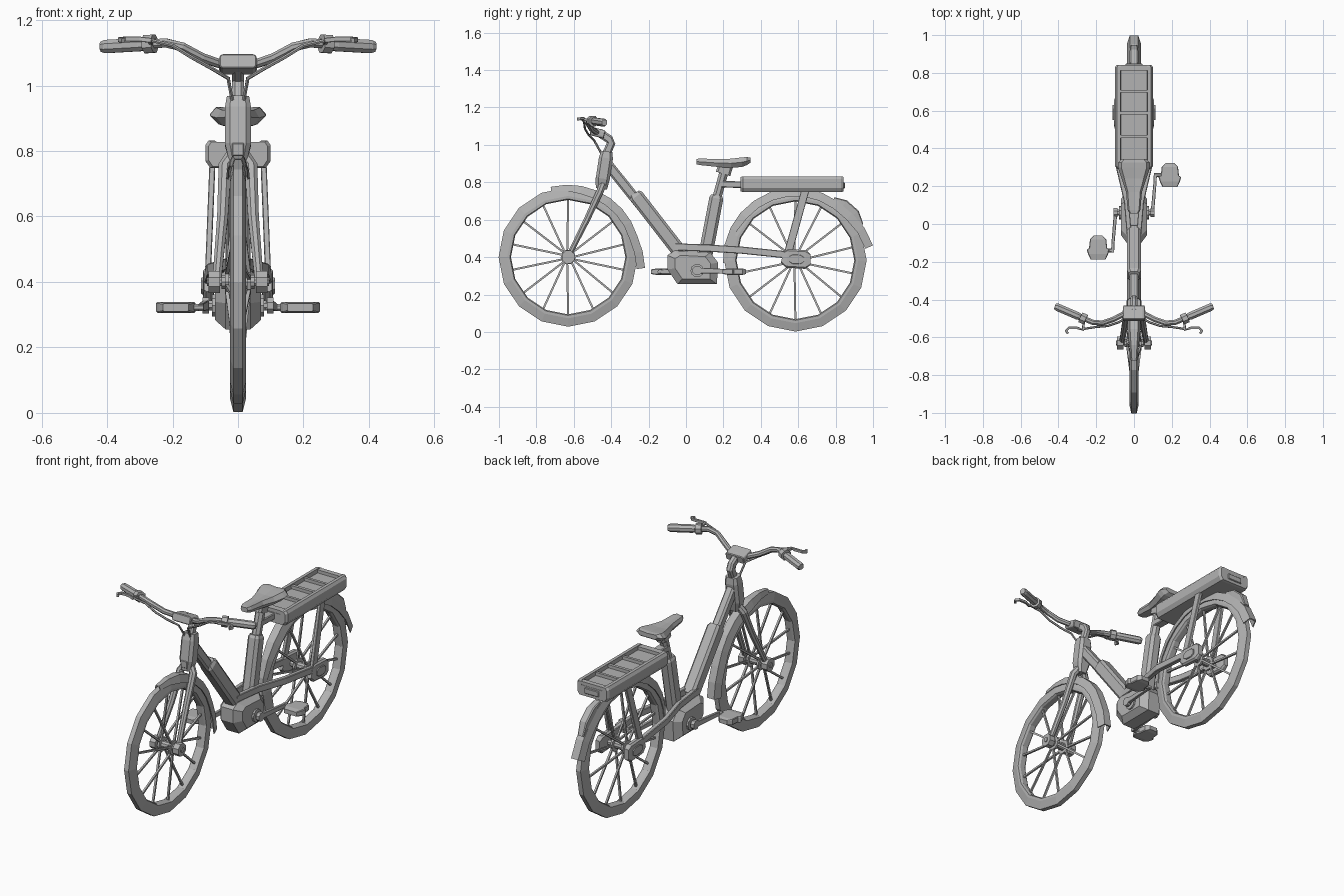
import bpy, bmesh, math
from mathutils import Vector

if "Cube" in bpy.data.objects:
    bpy.data.objects.remove(bpy.data.objects["Cube"], do_unlink=True)

grey = bpy.data.materials.new("plain grey")
grey.use_nodes = True
COLOR = (0.45, 0.45, 0.45, 1)
grey.diffuse_color = COLOR
grey.node_tree.nodes["Principled BSDF"].inputs["Base Color"].default_value = COLOR

X, Z = Vector((1, 0, 0)), Vector((0, 0, 1))


def finish(name, bm, mirror=False, bevel=0):
    bmesh.ops.recalc_face_normals(bm, faces=bm.faces[:])
    mesh = bpy.data.meshes.new(name)
    bm.to_mesh(mesh)
    bm.free()
    mesh.materials.append(grey)
    obj = bpy.data.objects.new(name, mesh)
    bpy.context.collection.objects.link(obj)
    if bevel:
        mod = obj.modifiers.new("bevel", 'BEVEL')
        mod.width, mod.segments = bevel, 1
    if mirror:
        obj.modifiers.new("mirror", 'MIRROR')
    return obj


def loft(bm, rings, closed=False):
    rows = [[bm.verts.new(p) for p in ring] for ring in rings]
    n = len(rows[0])
    pairs = list(zip(rows, rows[1:])) + ([(rows[-1], rows[0])] if closed else [])
    for a, b in pairs:
        for i in range(n):
            j = (i + 1) % n
            bm.faces.new((a[i], a[j], b[j], b[i]))
    if not closed:
        bm.faces.new(rows[0])
        bm.faces.new(rows[-1])


def add_sweep(bm, pts, section, scales=None, ref=X):
    pts = [Vector(p) for p in pts]
    rings = []
    for i, p in enumerate(pts):
        t = (pts[min(i + 1, len(pts) - 1)] - pts[max(i - 1, 0)]).normalized()
        side = (ref - t * ref.dot(t)).normalized()
        up = t.cross(side)
        su, sv = scales[i] if scales else (1, 1)
        rings.append([p + side * u * su + up * v * sv for u, v in section])
    loft(bm, rings)


def sweep(name, pts, section, scales=None, ref=X, mirror=False, bevel=0):
    bm = bmesh.new()
    add_sweep(bm, pts, section, scales, ref)
    return finish(name, bm, mirror, bevel)


def ngon(r, n=8):
    return [(r * math.cos(math.tau * (i + .5) / n), r * math.sin(math.tau * (i + .5) / n)) for i in range(n)]


def rect(w, h, c=0.25):
    # chamfered rectangle; w and h are full sizes
    w, h = w / 2, h / 2
    k = c * min(w, h)
    return [(w, h - k), (w - k, h), (k - w, h), (-w, h - k),
            (-w, k - h), (k - w, -h), (w - k, -h), (w, k - h)]


def box(name, x0, x1, y0, y1, z0, z1, mirror=False, bevel=0):
    bm = bmesh.new()
    loft(bm, [[(x, y0, z0), (x, y1, z0), (x, y1, z1), (x, y0, z1)] for x in (x0, x1)])
    return finish(name, bm, mirror, bevel)


def axle(name, x0, x1, y, z, r, n=10, mirror=False):
    return sweep(name, [(x0, y, z), (x1, y, z)], ngon(r, n), ref=Z, mirror=mirror)


def polar(y, z, r, deg):
    a = math.radians(deg)
    return (0, y + r * math.cos(a), z + r * math.sin(a))


# wheels: faceted tyre, alternating spokes, hub
TYRE = [(.014, 0), (.025, -.045), (.025, -.06), (.014, -.066)]
TYRE += [(-x, r) for x, r in reversed(TYRE)]


def wheel(name, y, z, r):
    bm = bmesh.new()
    rings = []
    for k in range(16):
        rings.append([Vector(polar(y, z, r + dr, k * 22.5)) + X * x for x, dr in TYRE])
    loft(bm, rings, closed=True)
    finish(name + "_tyre", bm)
    bm = bmesh.new()
    for k in range(14):
        a = 90 + k * 360 / 14
        start = Vector(polar(y, z, .025, a + (12 if k % 4 < 2 else -12)))
        start.x = .035 if k % 2 else -.035
        add_sweep(bm, [start, polar(y, z, r - .06, a)], ngon(.0075, 4))
    finish(name + "_spokes", bm)
    axle(name + "_hub", -.05, .05, y, z, .022)
    axle(name + "_hub_flange", .028, .04, y, z, .04, mirror=True)


FY, FZ, RY, RZ = -.63, .4, .585, .383
wheel("front", FY, FZ, .372)
wheel("rear", RY, RZ, .381)

# mudguards: thin U section swept along an arc, flared at the tail
GUARD = [(-.036, .045), (-.022, 0), (.022, 0), (.036, .045), (.03, .045), (.018, .007), (-.018, .007), (-.03, .045)]


def mudguard(name, y, z, r, start, end, steps, flare):
    pts, scales = [], []
    for i in range(steps + 1):
        f = i / steps
        pts.append(polar(y, z, r + flare * max(0, f - .8) * 5, start + (end - start) * f))
        k = .5 + .5 * min(1, f * 4)
        scales.append((k, k))
    sweep(name, pts, GUARD, scales)


mudguard("front_mudguard", FY, FZ, .387, 104, -8, 9, .028)
mudguard("rear_mudguard", RY, RZ, .388, 182, 11, 12, .034)
sweep("tail_mudguard_lamp", [polar(RY, RZ, r, a) for r, a in ((.385, 58), (.4, 49), (.407, 38), (.4, 28))],
      rect(.045, .045), [(.8, .5), (1, 1), (1, 1), (.8, .5)])

# fork, front axle and head tube
sweep("fork_leg", [(.015, -.445, .79), (.04, -.458, .755), (.047, -.53, .6), (.065, FY, FZ)],
      ngon(.019), [(1.1, 1.1), (1.1, 1.1), (.95, .95), (.75, .75)], mirror=True)
axle("front_axle", -.095, .095, FY, FZ, .014, 8)
axle("fork_end", .055, .09, FY, FZ, .037, 8, mirror=True)
sweep("head_tube", [(0, -.452, .765), (0, -.445, .82), (0, -.428, .93), (0, -.423, .965)],
      rect(.08, .075, .4), [(.65, .8), (1, 1), (1, 1), (.85, .8)])
box("head_lamp", -.023, .023, -.485, -.45, .78, .83, bevel=.008)
sweep("steerer", [(0, -.424, .955), (0, -.4, 1.01), (0, -.41, 1.03), (0, -.465, 1.065)], rect(.036, .045, .5))
sweep("bar_clamp", [(0, -.435, 1.055), (0, -.51, 1.075)], rect(.115, .045, .35), bevel=.004)

# handlebar, grips, brake levers, cables
sweep("handlebar", [(0, -.47, 1.067), (.06, -.48, 1.068), (.11, -.505, 1.085), (.17, -.525, 1.118),
                    (.22, -.52, 1.13), (.4, -.442, 1.12)], ngon(.015), ref=Z, mirror=True)
sweep("grip", [(.285, -.492, 1.126), (.3, -.486, 1.125), (.405, -.441, 1.119), (.418, -.436, 1.118)],
      ngon(.022), [(.85, .85), (1, 1), (1, 1), (.75, .75)], ref=Z, mirror=True)
sweep("lever_clamp", [(.255, -.507, 1.128), (.283, -.494, 1.126)], ngon(.03), ref=Z, mirror=True)
sweep("brake_lever", [(.265, -.51, 1.13), (.27, -.56, 1.138), (.3, -.55, 1.142), (.345, -.55, 1.142),
                      (.36, -.565, 1.14), (.35, -.58, 1.138)], rect(.015, .013), ref=Z, mirror=True)
sweep("brake_cable", [(.265, -.555, 1.138), (.2, -.545, 1.122), (.14, -.54, 1.085), (.08, -.52, 1.052),
                      (.03, -.49, 1.022), (.015, -.445, .94)], ngon(.006, 6), ref=Z, mirror=True)

# main frame: down tube with battery, motor, seat tube
sweep("down_tube", [(0, -.43, .91), (0, -.02, .4)], rect(.05, .055, .4))
sweep("battery", [(0, -.275, .74), (0, -.265, .725), (0, -.04, .435)], rect(.075, .078, .35),
      [(.75, .75), (1, 1), (1, 1)])
bm = bmesh.new()
OUTLINE = [(-.1, .41), (-.1, .335), (-.045, .255), (.165, .255), (.172, .37), (.13, .425), (-.06, .435)]
loft(bm, [[(x, .04 + (y - .04) * k, .35 + (z - .35) * k) for y, z in OUTLINE]
          for x, k in ((-.07, .7), (-.038, 1), (.038, 1), (.07, .7))])
finish("motor", bm)
sweep("seat_tube", [(0, .1, .39), (0, .162, .715), (0, .165, .73)], rect(.07, .075, .45),
      [(1, 1), (1, 1), (.8, .8)])
sweep("seat_post", [(0, .16, .7), (0, .213, .89)], ngon(.026))
sweep("post_collar", [(0, .198, .845), (0, .212, .89)], rect(.055, .08, .4))

# rear frame: stays, dropouts and axle
sweep("chain_stay", [(.025, -.06, .455), (.04, .12, .448), (.082, .3, .437), (.09, .54, .412)],
      rect(.026, .038), mirror=True)
sweep("dropout", [(.09, .515, .4), (.09, .54, .393), (.09, .64, .387), (.09, .665, .387)],
      rect(.034, .1, .5), [(.8, .6), (1, 1), (1, 1), (.8, .6)], mirror=True)
sweep("dropout_cover", [(.108, .55, .39), (.108, .57, .389), (.108, .61, .387), (.108, .63, .387)],
      rect(.009, .05, .5), [(1, .5), (1, 1), (1, 1), (1, .5)], mirror=True)
axle("rear_axle", -.09, .09, RY, RZ, .016, 8)
sweep("rack_stay", [(.092, .545, .42), (.078, .64, .765)], rect(.018, .042), mirror=True)

# luggage rack: tray with chamfered sides, its floor sunk into four cells
bm = bmesh.new()
TRAY = [(.07, .81), (.072, .832), (.09, .832), (.1, .817), (.1, .77), (.085, .748)]
TRAY += [(-x, z) for x, z in reversed(TRAY)]
loft(bm, [[(x * k, y, .79 + (z - .79) * k) for x, z in TRAY]
          for y, k in ((.292, .9), (.305, 1), (.83, 1), (.843, .92))])
finish("rack_tray", bm)
for i, (y, w) in enumerate([(.3115, .035), (.4625, .015), (.5875, .018), (.7025, .015), (.8275, .028)]):
    box(f"rack_crossbar_{i + 1}", -.075, .075, y - w / 2, y + w / 2, .8, .828)
sweep("rack_arm", [(0, .19, .79), (0, .3, .787)], rect(.05, .035))
box("rack_tail_lamp", -.045, .045, .838, .849, .768, .8, bevel=.003)

# saddle: narrow nose widening to the rear
bm = bmesh.new()
rings = []
for y, w, top, low in ((.055, .022, .925, .897), (.075, .034, .927, .892), (.17, .042, .924, .882),
                       (.24, .065, .926, .877), (.3, .086, .933, .882), (.325, .085, .935, .892),
                       (.345, .065, .932, .905)):
    mid = (top + low) / 2
    rings.append([(w, y, mid), (w * .78, y, top), (0, y, top - .004), (-w * .78, y, top),
                  (-w, y, mid), (-w * .7, y, low), (w * .7, y, low)])
loft(bm, rings)
finish("saddle", bm)

# cranks and pedals, each side turned half a revolution
CY, CZ = .06, .328
axle("crank_axle", -.105, .105, CY, CZ, .017, 8)
axle("crank_bearing", .06, .08, CY, CZ, .036, 10, mirror=True)
axle("crank_boss", .088, .108, CY, CZ, .026, 8, mirror=True)
for label, s in (("left", 1), ("right", -1)):
    def turn(x, y, z):
        return (s * x, CY + s * y, z)
    sweep(label + "_crank", [turn(.095, -.015, CZ), turn(.1, .03, CZ), turn(.112, .17, .323), turn(.113, .21, .322)],
          rect(.018, .03), [(1, 1), (1, 1), (.9, .8), (.9, .6)])
    sweep(label + "_pedal_spindle", [turn(.105, .2, .322), turn(.15, .2, .322)], ngon(.012), ref=Z)
    # both pedals have a rounded back and a shouldered front
    py = CY + s * .192
    sweep(label + "_pedal", [(s * .19, py + d, .322) for d in (-.056, -.028, -.004, .004, .05, .07)],
          rect(.12, .034), [(.65, .7), (.88, 1), (1, 1), (.8, 1), (.72, 1), (.4, .7)])
